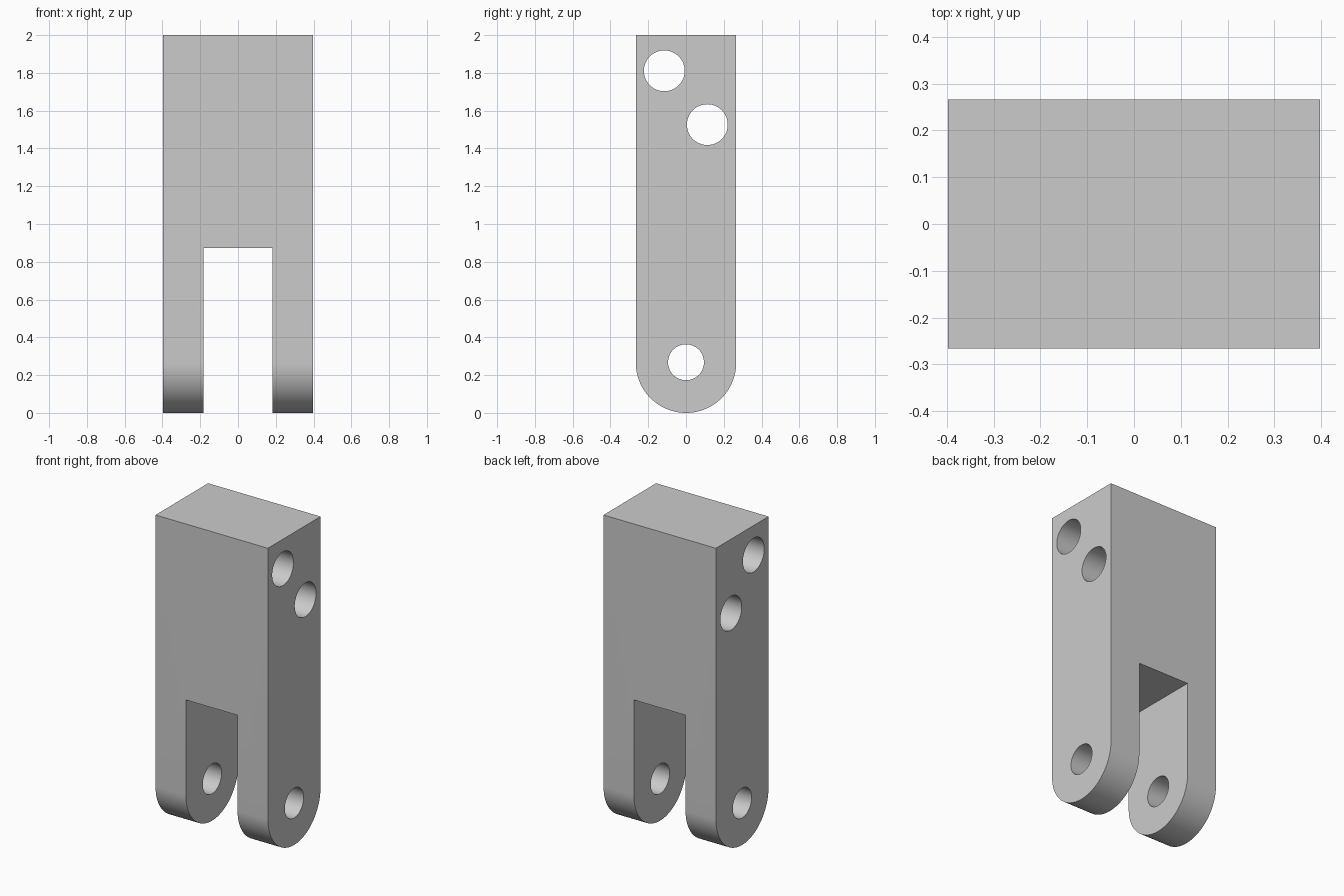
import bpy
import bmesh
from math import pi, sin, cos

cube = bpy.data.objects.get("Cube")
if cube:
    bpy.data.objects.remove(cube, do_unlink=True)

WIDTH, RADIUS, HEIGHT = 0.796, 0.266, 2.0
SLOT_WIDTH, SLOT_TOP = 0.366, 0.874

grey = bpy.data.materials.new("light grey")
grey.use_nodes = True
grey.diffuse_color = (0.6, 0.6, 0.6, 1)
grey.node_tree.nodes["Principled BSDF"].inputs["Base Color"].default_value = grey.diffuse_color


def prism(name, profile, width):
    """Extrude a (y, z) outline along x, centred on x = 0."""
    bm = bmesh.new()
    face = bm.faces.new([bm.verts.new((-width / 2, y, z)) for y, z in profile])
    side = bmesh.ops.extrude_face_region(bm, geom=[face])
    verts = [v for v in side["geom"] if isinstance(v, bmesh.types.BMVert)]
    bmesh.ops.translate(bm, verts=verts, vec=(width, 0, 0))
    bmesh.ops.recalc_face_normals(bm, faces=bm.faces)
    mesh = bpy.data.meshes.new(name)
    bm.to_mesh(mesh)
    bm.free()
    mesh.materials.append(grey)
    obj = bpy.data.objects.new(name, mesh)
    bpy.context.collection.objects.link(obj)
    return obj


def arc(y, z, radius, start, sweep, steps):
    return [(y + radius * cos(start + sweep * i / steps),
             z + radius * sin(start + sweep * i / steps)) for i in range(steps + 1)]


# Clevis block with a rounded lower end
outline = arc(0, RADIUS, RADIUS, pi, pi, 48) + [(RADIUS, HEIGHT), (-RADIUS, HEIGHT)]
block = prism("clevis_block", outline, WIDTH)

# Cutters: fork slot, two upper bolt holes and the pivot hole
cutters = [prism("slot_cutter", [(-1, -1), (1, -1), (1, SLOT_TOP), (-1, SLOT_TOP)], SLOT_WIDTH)]
for name, y, z, r in (("upper_hole_cutter", -0.115, 1.811, 0.108),
                      ("lower_hole_cutter", 0.113, 1.526, 0.108),
                      ("pivot_hole_cutter", 0, 0.268, 0.095)):
    cutters.append(prism(name, arc(y, z, r, 0, 2 * pi, 64)[:-1], 2))

for cutter in cutters:
    cutter.hide_render = True
    cut = block.modifiers.new(cutter.name, "BOOLEAN")
    cut.operation = "DIFFERENCE"
    cut.solver = "EXACT"
    cut.object = cutter

# Apply the cuts and discard the cutters
bpy.context.view_layer.objects.active = block
block.select_set(True)
for modifier in list(block.modifiers):
    bpy.ops.object.modifier_apply(modifier=modifier.name)
for cutter in cutters:
    bpy.data.objects.remove(cutter, do_unlink=True)

# Smooth curved walls, keep edges crisp
bpy.ops.object.shade_smooth_by_angle(angle=pi / 6)
